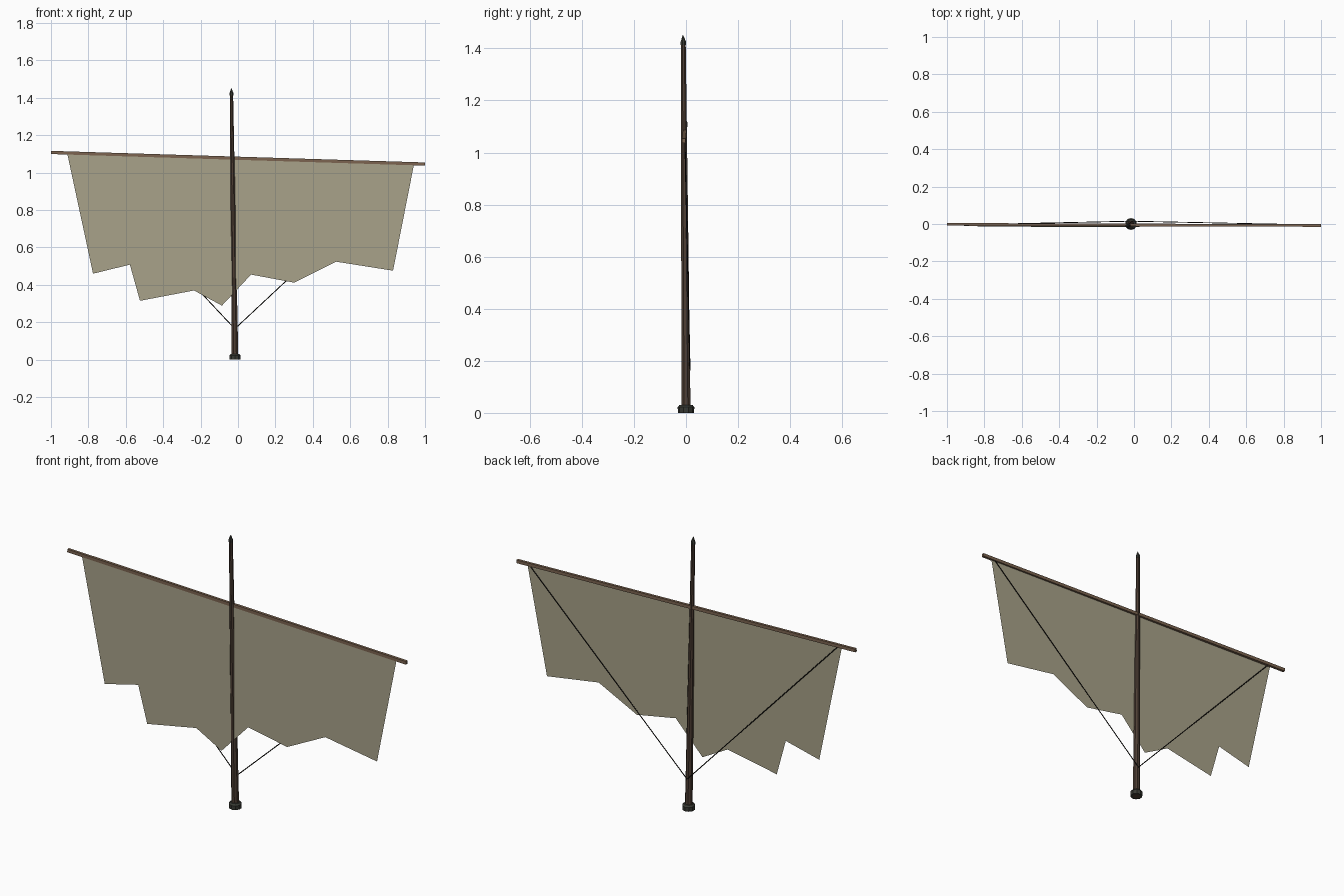
import bpy, bmesh, math
from mathutils import Vector

cube = bpy.data.objects.get("Cube")
if cube:
    bpy.data.objects.remove(cube, do_unlink=True)


def material(name, rgb):
    m = bpy.data.materials.new(name)
    m.use_nodes = True
    m.diffuse_color = (*rgb, 1)
    m.node_tree.nodes["Principled BSDF"].inputs["Base Color"].default_value = (*rgb, 1)
    return m


canvas = material("weathered canvas", (0.39, 0.36, 0.25))
light_wood = material("yard wood", (0.20, 0.127, 0.08))
dark_wood = material("mast wood", (0.075, 0.048, 0.034))
iron = material("dark iron", (0.04, 0.042, 0.034))
cord = material("tarred rope", (0.01, 0.009, 0.007))


def finish(name, bm, mat):
    bmesh.ops.recalc_face_normals(bm, faces=bm.faces)
    mesh = bpy.data.meshes.new(name)
    bm.to_mesh(mesh)
    bm.free()
    mesh.materials.append(mat)
    obj = bpy.data.objects.new(name, mesh)
    bpy.context.collection.objects.link(obj)
    return obj


def loft(name, rings, sides, mat):
    """Skin polygon rings given as (centre, radius) along z."""
    bm = bmesh.new()
    loops = []
    for centre, r in rings:
        loops.append([bm.verts.new(Vector(centre) + Vector((
            r * math.cos(math.tau * (i + 0.5) / sides),
            r * math.sin(math.tau * (i + 0.5) / sides), 0))) for i in range(sides)])
    for a, b in zip(loops, loops[1:]):
        for i in range(sides):
            j = (i + 1) % sides
            bm.faces.new((a[i], a[j], b[j], b[i]))
    bm.faces.new(loops[0])
    bm.faces.new(loops[-1])
    return finish(name, bm, mat)


def beam(name, start, end, radius, sides, mat):
    """Straight bar between two points."""
    start, end = Vector(start), Vector(end)
    axis = end - start
    bm = bmesh.new()
    bmesh.ops.create_cone(bm, cap_ends=True, segments=sides, radius1=radius,
                          radius2=radius, depth=axis.length)
    obj = finish(name, bm, mat)
    obj.location = (start + end) / 2
    obj.rotation_euler = axis.to_track_quat('Z', 'Y').to_euler()
    return obj


# Leaning, tapered mast
foot, head = Vector((-0.016, 0, 0)), Vector((-0.035, -0.010, 1.425))
loft("mast", [(foot, 0.019), (foot.lerp(head, 0.5), 0.0145), (head, 0.0095)], 8, dark_wood)

# Pointed mast cap
loft("mast_cap", [(head - Vector((0, 0, 0.012)), 0.0115), (head, 0.0115),
                  (head + Vector((0, -0.002, 0.026)), 0.001)], 8, iron)

# Collar at the foot of the mast
loft("base_collar", [(foot, 0.031), (foot + Vector((0, 0, 0.022)), 0.032),
                     (foot + Vector((0, 0, 0.031)), 0.025)], 10, iron)

# Sloping square yard
bm = bmesh.new()
bmesh.ops.create_cube(bm, size=1)
bmesh.ops.scale(bm, vec=(2.0, 0.014, 0.017), verts=bm.verts)
yard = finish("yard", bm, light_wood)
yard.location = (0, -0.005, 1.077)
yard.rotation_euler = (0, math.atan2(0.062, 2), -0.003)

# Torn sail, leaning slightly forward at its hem
outline = [(-0.914, 1.107), (-0.775, 0.46), (-0.578, 0.508), (-0.524, 0.315),
           (-0.235, 0.37), (-0.086, 0.289), (0.07, 0.455), (0.30, 0.412),
           (0.524, 0.524), (0.829, 0.476), (0.941, 1.045)]
bm = bmesh.new()
bm.faces.new([bm.verts.new((x, -0.018 + 0.008 * z, z)) for x, z in outline])
finish("torn_sail", bm, canvas)

# Ropes from the yard ends down to the back of the mast
for side, x, z in (("right", -0.89, 1.095), ("left", 0.92, 1.04)):
    beam(side + "_rope", (x, -0.004, z), (-0.017, 0.015, 0.165), 0.0025, 6, cord)
